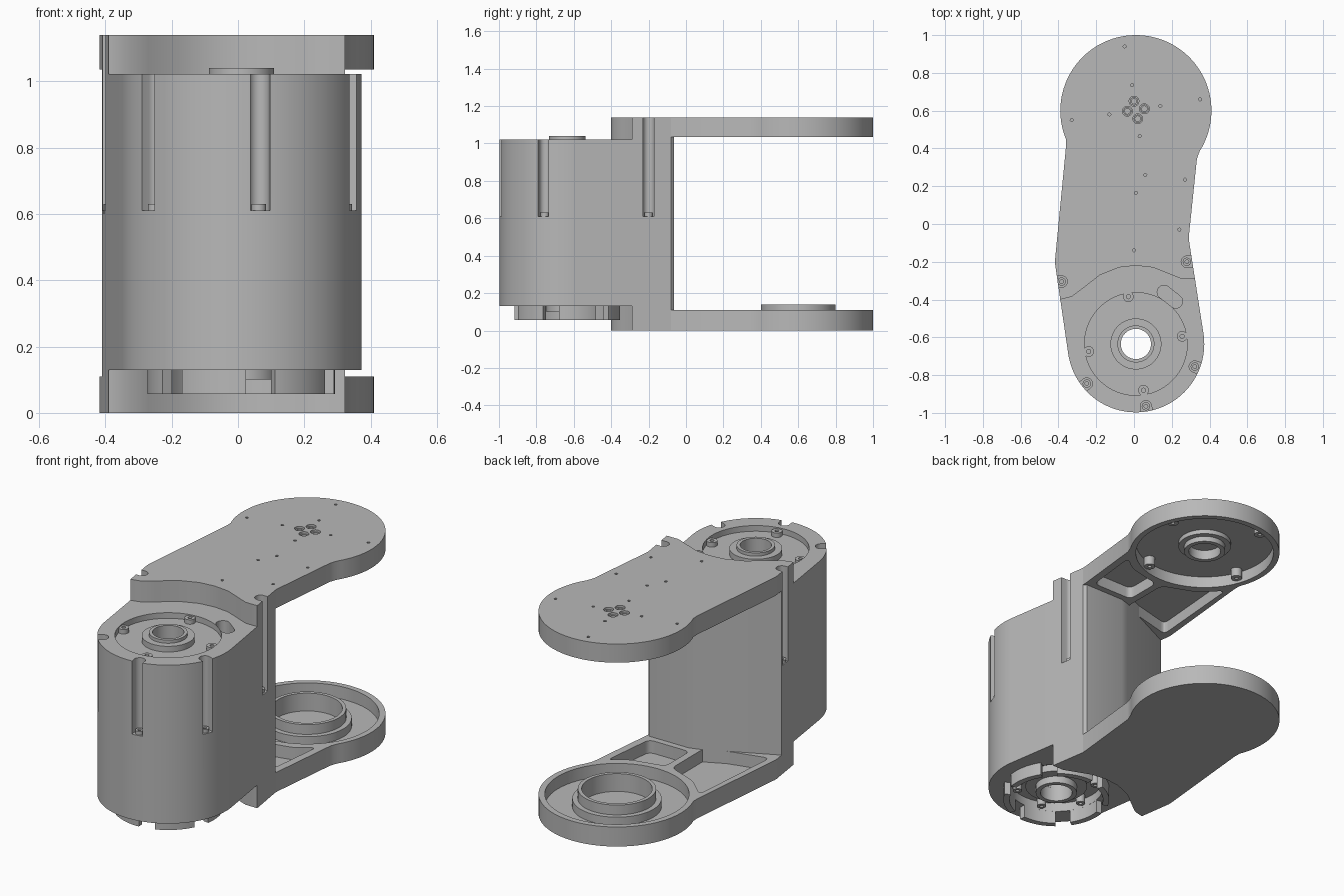
import bpy, bmesh
from math import sin, cos, radians, pi
from mathutils import Vector, Matrix

cube = bpy.data.objects.get("Cube")
if cube:
    bpy.data.objects.remove(cube)

grey = bpy.data.materials.new("machined grey")
grey.use_nodes = True
GREY = (0.48, 0.48, 0.48, 1)
grey.diffuse_color = GREY
grey.node_tree.nodes["Principled BSDF"].inputs["Base Color"].default_value = GREY

MOTOR = (0.01, -0.635)   # axis of the motor housing
JOINT = (0.01, 0.6)      # axis of the far joint


def arc(c, r, a0, a1, n=48):
    steps = [radians(a0 + (a1 - a0) * i / n) for i in range(n + 1)]
    return [(c[0] + r * cos(a), c[1] + r * sin(a)) for a in steps]


def finish(name, bm):
    bmesh.ops.recalc_face_normals(bm, faces=bm.faces[:])
    mesh = bpy.data.meshes.new(name)
    bm.to_mesh(mesh)
    bm.free()
    mesh.materials.append(grey)
    ob = bpy.data.objects.new(name, mesh)
    bpy.context.collection.objects.link(ob)
    return ob


def prism(name, pts, z0, z1):
    bm = bmesh.new()
    face = bm.faces.new([bm.verts.new((x, y, z0)) for x, y in pts])
    ext = bmesh.ops.extrude_face_region(bm, geom=[face])
    verts = [v for v in ext["geom"] if isinstance(v, bmesh.types.BMVert)]
    bmesh.ops.translate(bm, verts=verts, vec=(0, 0, z1 - z0))
    return finish(name, bm)


def disc(name, c, r, z0, z1, n=48):
    return prism(name, arc(c, r, 0, 360, n)[:-1], z0, z1)


def tube(name, c, r0, r1, z0, z1, n=64):
    bm = bmesh.new()
    prof = [(r0, z0), (r1, z0), (r1, z1), (r0, z1)]
    rings = [[bm.verts.new((x, y, z)) for x, y in arc(c, r, 0, 360, n)[:-1]] for r, z in prof]
    for k in range(4):
        a, b = rings[k], rings[(k + 1) % 4]
        for i in range(n):
            j = (i + 1) % n
            bm.faces.new((a[i], a[j], b[j], b[i]))
    return finish(name, bm)


def rounded(pts, r=0.035, n=5):
    """Polygon with its corners rounded by quadratic curves."""
    out = []
    for i, p in enumerate(pts):
        p, a, b = Vector(p), Vector(pts[i - 1]), Vector(pts[(i + 1) % len(pts)])
        s, e = p + (a - p).normalized() * r, p + (b - p).normalized() * r
        for k in range(n + 1):
            t = k / n
            q = s * (1 - t) ** 2 + p * 2 * t * (1 - t) + e * t * t
            out.append((q.x, q.y))
    return out


def activate(ob):
    bpy.ops.object.select_all(action='DESELECT')
    ob.select_set(True)
    bpy.context.view_layer.objects.active = ob


def cut(ob, cutters):
    for c in cutters:
        c.hide_render = True
        mod = ob.modifiers.new("cut", 'BOOLEAN')
        mod.operation, mod.solver, mod.object = 'DIFFERENCE', 'EXACT', c
        activate(ob)
        bpy.ops.object.modifier_apply(modifier=mod.name)
        bpy.data.objects.remove(c)


# Outlines shared by the housing and the two arms
back_wall = [(0.29, -0.08), (0.275, -0.065), (0.03, -0.065), (-0.02, -0.08), (-0.41, -0.265)]
body_outline = arc(MOTOR, 0.362, 188, 368, 64) + back_wall
arm_outline = ([back_wall[0], (0.292, -0.05), (0.333, 0.345), (0.34, 0.365)]
               + arc(JOINT, 0.4, -32, 202, 72)
               + [(-0.36, 0.41), (-0.418, -0.19), (-0.418, -0.21)] + back_wall[:0:-1])
front_edge = [(0.6, -0.29), (0.25, -0.29), (0.2, -0.27), (0.1, -0.23), (0.01, -0.22),
              (-0.08, -0.23), (-0.18, -0.27), (-0.27, -0.34), (-0.33, -0.385),
              (-0.39, -0.4), (-0.6, -0.4)]
front_area = [(-0.6, -1.2), (0.6, -1.2)] + front_edge

# Motor housing with stepped ends, bore and bearing recesses
housing = prism("motor_housing", body_outline, 0, 1.14)
cutters = [prism("c", front_area, 1.022, 1.3), prism("c", front_area, -0.2, 0.13),
           disc("c", MOTOR, 0.085, -0.1, 1.3),
           tube("c", MOTOR, 0.135, 0.272, 0.99, 1.1),
           disc("c", MOTOR, 0.25, 0.05, 0.18)]
# Oblong cable opening
tilt = Matrix.Rotation(radians(-38), 2)
stadium = arc((0.04, 0), 0.036, -90, 90, 10) + arc((-0.04, 0), 0.036, 90, 270, 10)
stadium = [tuple(tilt @ Vector(p) + Vector((0.19, -0.385))) for p in stadium]
cutters.append(prism("c", stadium, 0.9, 1.1))
# Vertical screw grooves, open to the outside
grooves = [(0.28, -0.2, 0), (0.322, -0.755, -20), (0.063, -0.965, -81),
           (-0.25, -0.845, -141), (-0.383, -0.305, 180)]
for x, y, ang in grooves:
    rot = Matrix.Rotation(radians(ang), 2)
    shape = [(0.1, -0.03), (0.1, 0.03)] + arc((0, 0), 0.03, 90, 270, 14)
    shape = [tuple(rot @ Vector(p) + Vector((x, y))) for p in shape]
    cutters.append(prism("c", shape, 0.61, 1.3))
cutters.append(disc("c", (0, -0.14), 0.008, 1.12, 1.2, 10))
cut(housing, cutters)
parts = [housing]

for i, (x, y, ang) in enumerate(grooves):
    parts.append(tube(f"groove_screw_{i + 1}", (x, y), 0.01, 0.022, 0.6, 0.63, 16))

# Top bearing collar and screw bosses
parts.append(tube("top_collar", MOTOR, 0.08, 0.098, 0.95, 1.04))
for i, p in enumerate([(-0.03, -0.385), (0.255, -0.595), (0.05, -0.88), (-0.24, -0.675)]):
    parts.append(tube(f"top_boss_{i + 1}", p, 0.011, 0.028, 0.98, 1.015, 18))

# Underside: toothed ring, inner steps and screws
for i in range(6):
    a = -138 + 60 * i
    sector = arc(MOTOR, 0.283, a + 9, a + 51, 14) + arc(MOTOR, 0.25, a + 51, a + 9, 14)
    parts.append(prism(f"ring_tooth_{i + 1}", sector, 0.057, 0.135))
    at = arc(MOTOR, 0.21, a + 30, a + 31, 1)[0]
    parts.append(tube(f"under_screw_{i + 1}", at, 0.01, 0.024, 0.13, 0.185, 16))
parts.append(tube("under_hub", MOTOR, 0.085, 0.11, 0.1, 0.19))
parts.append(tube("under_step", MOTOR, 0.105, 0.165, 0.14, 0.19))

# Arms: each has a round pocket and two web pockets on its inner side
left_pocket = rounded([(-0.04, -0.115), (-0.04, 0.18), (-0.22, 0.25), (-0.335, 0.36), (-0.38, -0.2)])
right_pocket = rounded([(0, -0.03), (0.25, -0.03), (0.285, 0.29), (0.2, 0.225), (0, 0.18)])


def pockets(z0, z1):
    return [disc("c", JOINT, 0.368, z0, z1, 72),
            prism("c", left_pocket, z0, z1), prism("c", right_pocket, z0, z1)]


lower = prism("lower_arm", arm_outline, 0, 0.11)
cut(lower, pockets(0.04, 0.3))
upper = prism("upper_arm", arm_outline, 1.035, 1.14)
small_holes = [(-0.05, 0.94), (-0.01, 0.735), (0.14, 0.625), (0.35, 0.66), (-0.13, 0.58),
               (-0.33, 0.55), (0.03, 0.465), (0.06, 0.26), (0.27, 0.235), (0.01, 0.165),
               (0.24, -0.03)]
bolt_holes = [(0, 0.65), (0.055, 0.61), (0.02, 0.557), (-0.035, 0.597)]
cut(upper, pockets(0.9, 1.1)
    + [disc("c", p, 0.008, 1.125, 1.2, 10) for p in small_holes]
    + [disc("c", p, 0.026, 1.118, 1.2, 20) for p in bolt_holes])
parts += [lower, upper]

# Bolt sleeves in the upper arm, and its hub below
for i, p in enumerate(bolt_holes):
    parts.append(tube(f"bolt_sleeve_{i + 1}", p, 0.014, 0.022, 1.11, 1.13, 18))
parts.append(tube("upper_hub", JOINT, 0.085, 0.11, 1.045, 1.105))
parts.append(tube("upper_hub_step", JOINT, 0.105, 0.14, 1.075, 1.105))
for i, a in enumerate((20, 110, 200, 290)):
    at = arc(JOINT, 0.34, a, a + 1, 1)[0]
    parts.append(tube(f"upper_boss_{i + 1}", at, 0.01, 0.03, 1.05, 1.105, 16))

# Bearing seat on the lower arm
parts.append(tube("bearing_ring", JOINT, 0.18, 0.2, 0.035, 0.14, 72))
parts.append(tube("bearing_seat", JOINT, 0.195, 0.228, 0.035, 0.085, 72))

for ob in parts:
    activate(ob)
    bpy.ops.object.shade_smooth_by_angle(angle=radians(25))
